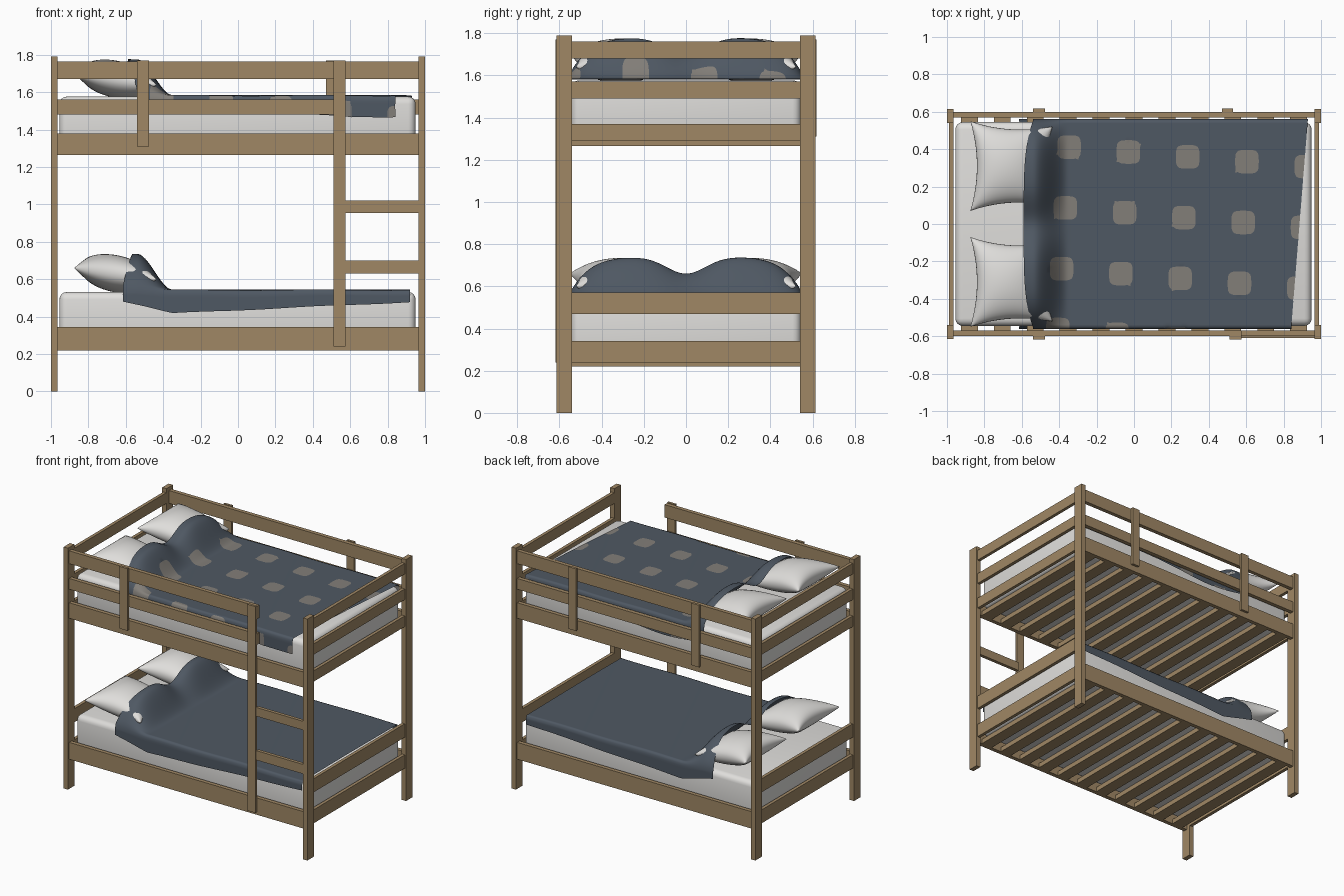
import bpy, bmesh, math

cube = bpy.data.objects.get("Cube")
if cube:
    bpy.data.objects.remove(cube, do_unlink=True)


def make_material(name, rgb):
    mat = bpy.data.materials.new(name)
    mat.use_nodes = True
    mat.diffuse_color = (*rgb, 1)
    mat.node_tree.nodes["Principled BSDF"].inputs["Base Color"].default_value = (*rgb, 1)
    return mat


WOOD = make_material("wood", (0.35, 0.245, 0.13))
LINEN = make_material("white linen", (0.74, 0.73, 0.71))
BLUE = make_material("slate blue fabric", (0.078, 0.098, 0.125))
GREY = make_material("warm grey spots", (0.225, 0.21, 0.19))


def add_object(name, bm, *mats, smooth=None):
    bmesh.ops.recalc_face_normals(bm, faces=bm.faces)
    mesh = bpy.data.meshes.new(name)
    bm.to_mesh(mesh)
    bm.free()
    obj = bpy.data.objects.new(name, mesh)
    bpy.context.collection.objects.link(obj)
    for mat in mats:
        mesh.materials.append(mat)
    if smooth:
        bpy.ops.object.select_all(action='DESELECT')
        obj.select_set(True)
        bpy.context.view_layer.objects.active = obj
        bpy.ops.object.shade_smooth_by_angle(angle=math.radians(smooth))
    return obj


def box(name, xs, ys, zs, mat=WOOD, bevel=0):
    bm = bmesh.new()
    bmesh.ops.create_cube(bm, size=1)
    for v in bm.verts:
        for i, (lo, hi) in enumerate((sorted(xs), sorted(ys), sorted(zs))):
            v.co[i] = lo + (hi - lo) * (v.co[i] + 0.5)
    if bevel:
        bmesh.ops.bevel(bm, geom=bm.edges[:], offset=bevel, segments=4,
                        profile=0.5, affect='EDGES')
    return add_object(name, bm, mat, smooth=40 if bevel else None)


def grid_faces(bm, rows):
    for a, b in zip(rows, rows[1:]):
        for j in range(len(a) - 1):
            bm.faces.new((a[j], b[j], b[j + 1], a[j + 1]))


# Corner posts and the end rails between them
END_RAILS = ((0.24, 0.34), (0.47, 0.57), (1.29, 1.37), (1.49, 1.57), (1.68, 1.76))
for sx, end in ((-1, "right"), (1, "left")):
    for sy, side in ((-1, "front"), (1, "back")):
        box(f"{side}_{end}_post", (sx * 0.965, sx), (sy * 0.54, sy * 0.615), (0, 1.79))
    for n, zs in enumerate(END_RAILS):
        box(f"{end}_end_rail_{n + 1}", (sx * 0.966, sx * 0.99), (-0.545, 0.545), zs)

# Long side rails, with the front guard stopping at the ladder
for sy, side, stop in ((-1, "front", 0.575), (1, "back", 0.97)):
    ys = (sy * 0.57, sy * 0.6)
    box(f"{side}_lower_bed_rail", (-0.97, 0.97), ys, (0.22, 0.345))
    box(f"{side}_upper_bed_rail", (-0.97, 0.97), ys, (1.265, 1.38))
    box(f"{side}_guard_low_rail", (-0.97, stop), ys, (1.48, 1.56))
    box(f"{side}_guard_top_rail", (-0.97, stop), ys, (1.67, 1.765))
    box(f"{side}_guard_support", (-0.54, -0.475), (sy * 0.6, sy * 0.618), (1.31, 1.77))
box("back_guard_support_left", (0.47, 0.53), (0.6, 0.618), (1.31, 1.77))

# Ladder
box("ladder_upright", (0.51, 0.575), (-0.6, -0.618), (0.24, 1.77))
for n, zs in enumerate(((0.63, 0.70), (0.955, 1.02))):
    box(f"ladder_rung_{n + 1}", (0.575, 0.966), (-0.585, -0.61), zs)

# Slats and mattress of each bed
for bed, base in (("lower", 0.22), ("upper", 1.265)):
    for i in range(11):
        x = -0.88 + i * 0.176
        box(f"{bed}_slat_{i + 1}", (x - 0.045, x + 0.045), (-0.57, 0.57), (base, base + 0.035))
    box(f"{bed}_mattress", (-0.955, 0.95), (-0.545, 0.545),
        (base + 0.036, base + 0.312), LINEN, bevel=0.04)


# Pillow with pinched edges, tilted so the far edge sits lower
def pillow(name, cy, floor):
    bm = bmesh.new()
    n = 24
    for face in (1, -1):
        rows = []
        for i in range(n + 1):
            u = -math.cos(math.pi * i / n)
            row = []
            for j in range(n + 1):
                v = -math.cos(math.pi * j / n)
                x = -0.655 + 0.22 * u * (1 - 0.16 * (1 - v * v))
                y = cy + 0.24 * v * (1 - 0.13 * (1 - u * u)) * (1 - 0.06 * (u + 1))
                puff = 0.1 * max(0, (1 - u * u) * (1 - v * v)) ** 0.45
                row.append(bm.verts.new((x, y, floor + 0.095 - 0.03 * u + face * puff)))
            rows.append(row)
        grid_faces(bm, rows)
    bmesh.ops.remove_doubles(bm, verts=bm.verts, dist=0.0005)
    add_object(name, bm, LINEN, smooth=70)


for bed, floor in (("lower", 0.535), ("upper", 1.575)):
    for sy, side in ((-1, "front"), (1, "back")):
        pillow(f"{bed}_{side}_pillow", sy * 0.31, floor)


# Nearest spot on the slightly turned spot lattice: offset from centre and radius
def spot_offset(x, y):
    dx, dy = x + 0.05, y - 0.06
    a = round(0.98 * dx / 0.317 - 0.06 * dy / 0.325)
    b = round(dy / 0.325 + 0.08 * dx / 0.325)
    cx, cy = -0.05 + 0.317 * a + 0.02 * b, 0.06 - 0.026 * a + 0.325 * b
    ox, oy = x - cx, y - cy
    return cx, cy, (ox ** 4 + oy ** 4) ** 0.25


SPOT = 0.063
HALF = 0.552


def bump(x, y):
    t = min(1, max(0, (-0.35 - x) / 0.19))
    rise = t * t * (3 - 2 * t)
    valley = 0.195 - 0.08 * math.exp(-(y / 0.13) ** 2)
    return rise * valley * max(0, 1 - (abs(y) / 0.565) ** 6)


# Blanket: flat over the bed, raised over the pillows, hanging at both sides
def blanket(name, top, start, finish, hem, spots):
    bm = bmesh.new()
    nx, ny, nd = 110, 80, 8
    rows = []
    flat = {}
    for i in range(nx + 1):
        row = []
        for j in range(-nd, ny + nd + 1):
            y = HALF * (2 * min(ny, max(0, j)) / ny - 1)
            x0, x1 = start(y), finish(y)
            x = x0 + (x1 - x0) * i / nx
            over = max(-j, j - ny, 0) / nd
            fy = y + math.copysign(over * hem(x, y), y)
            if spots:
                cx, cy, r = spot_offset(x, fy)
                if r > 0 and abs(r - SPOT) < 0.0075:
                    k = SPOT / r
                    x, fy = cx + (x - cx) * k, cy + (fy - cy) * k
            drop = max(0, abs(fy) - HALF)
            yy = math.copysign(min(abs(fy), HALF) + min(0.01, drop * 0.5), fy)
            z = top + bump(x, yy) - drop + 0.002 * math.sin(9 * x + 4 * yy)
            vert = bm.verts.new((x, yy, z))
            flat[vert] = (x, fy)
            row.append(vert)
        rows.append(row)
    grid_faces(bm, rows)
    if spots:
        for f in bm.faces:
            mx = sum(flat[v][0] for v in f.verts) / 4
            my = sum(flat[v][1] for v in f.verts) / 4
            f.material_index = int(spot_offset(mx, my)[2] < SPOT)
    add_object(name, bm, BLUE, GREY, smooth=70)


def lower_hem(x, y):
    if x < -0.35:
        return 0.125 - 0.22 * (-0.35 - x)
    return 0.125 - 0.06 * (x + 0.35) / 1.27


def upper_hem(x, y):
    if y > 0:
        return 0.1 + 0.04 * math.exp(-((x + 0.2) / 0.3) ** 2)
    return 0.08 + 0.035 * min(1, max(0, x / 0.6))


blanket("lower_blanket", 0.543, lambda y: -0.56 - 0.055 * (abs(y) / HALF) ** 4,
        lambda y: 0.92, lower_hem, False)
blanket("upper_blanket", 1.583, lambda y: -0.59 + 0.05 * (abs(y) / HALF) ** 4,
        lambda y: 0.885 + 0.08 * y, upper_hem, True)
